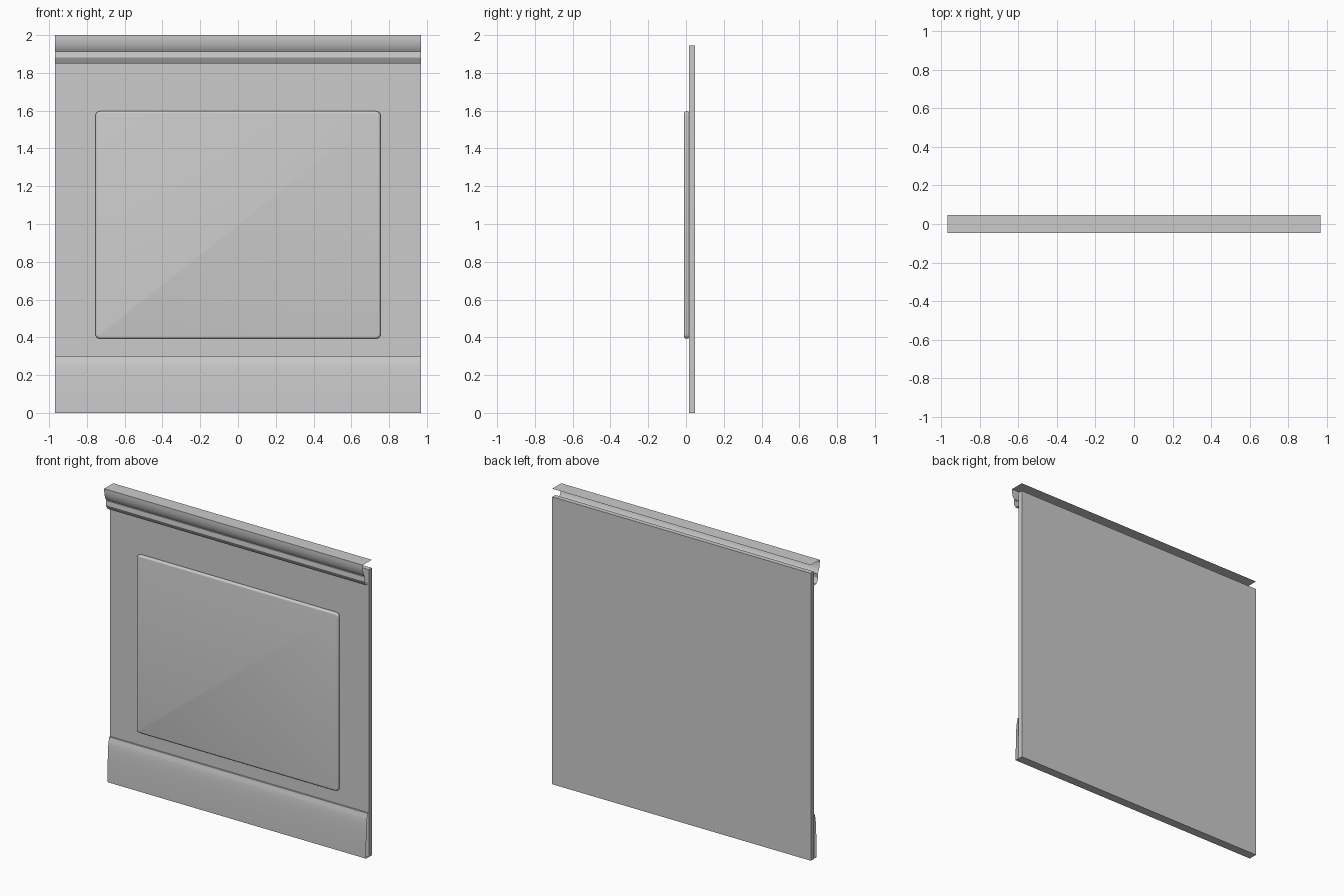
import bpy, bmesh, math

if "Cube" in bpy.data.objects:
    bpy.data.objects.remove(bpy.data.objects["Cube"])

HALF_W = 0.968      # half the width of the wall
FRONT, BACK = 0.016, 0.048

paint = bpy.data.materials.new("grey paint")
paint.diffuse_color = (0.6, 0.6, 0.6, 1)
paint.use_nodes = True
paint.node_tree.nodes["Principled BSDF"].inputs["Base Color"].default_value = paint.diffuse_color


def finish(name, bm, smooth_angle=None):
    mesh = bpy.data.meshes.new(name)
    bm.to_mesh(mesh)
    bm.free()
    mesh.materials.append(paint)
    obj = bpy.data.objects.new(name, mesh)
    bpy.context.collection.objects.link(obj)
    if smooth_angle:
        bpy.ops.object.select_all(action='DESELECT')
        obj.select_set(True)
        bpy.context.view_layer.objects.active = obj
        bpy.ops.object.shade_smooth_by_angle(angle=math.radians(smooth_angle))
    return obj


def box(x, y0, y1, z0, z1):
    bm = bmesh.new()
    bmesh.ops.create_cube(bm, size=1)
    for v in bm.verts:
        v.co = (v.co.x * 2 * x, y0 + (v.co.y + 0.5) * (y1 - y0),
                z0 + (v.co.z + 0.5) * (z1 - z0))
    return bm


def moulding(name, profile):
    """Open-ended strip: sweep a (y, z) profile, listed top to bottom, along x."""
    bm = bmesh.new()
    left = [bm.verts.new((-HALF_W, y, z)) for y, z in profile]
    right = [bm.verts.new((HALF_W, y, z)) for y, z in profile]
    for i in range(len(profile) - 1):
        bm.faces.new((left[i], left[i + 1], right[i + 1], right[i]))
    return finish(name, bm, 32)


# Flat wall board
finish("wall_board", box(HALF_W, FRONT, BACK, 0, 1.945))

# Raised panel: rounded corners, then rounded rims, shaded softly all over
bm = box(0.755, -0.011, 0.018, 0.393, 1.597)
corners = [e for e in bm.edges
           if abs(e.verts[0].co.y - e.verts[1].co.y) > 0.01]
bmesh.ops.bevel(bm, geom=corners, offset=0.024, segments=4, profile=0.5,
                affect='EDGES')
rims = [e for e in bm.edges
        if abs(e.verts[0].co.y - e.verts[1].co.y) < 0.001]
bmesh.ops.bevel(bm, geom=rims, offset=0.012, segments=4, profile=0.5,
                affect='EDGES')
finish("raised_panel", bm, 60)

# Crown moulding: flat top, cove, fillet and sloping underside
moulding("crown_moulding", [
    (BACK, 2.0), (-0.048, 2.0), (-0.048, 1.982), (-0.046, 1.962),
    (-0.041, 1.943), (-0.034, 1.927), (-0.025, 1.914),
    (-0.028, 1.912), (-0.031, 1.882),
    (-0.026, 1.872), (-0.012, 1.850), (FRONT, 1.850)])

# Baseboard: small ledge on top, gently rounded face
moulding("baseboard", [
    (FRONT, 0.300), (0.006, 0.300), (0.005, 0.291), (0.000, 0.277),
    (-0.004, 0.255), (-0.007, 0.225), (-0.010, 0.17), (-0.012, 0.08),
    (-0.012, 0.0), (FRONT, 0.0)])
